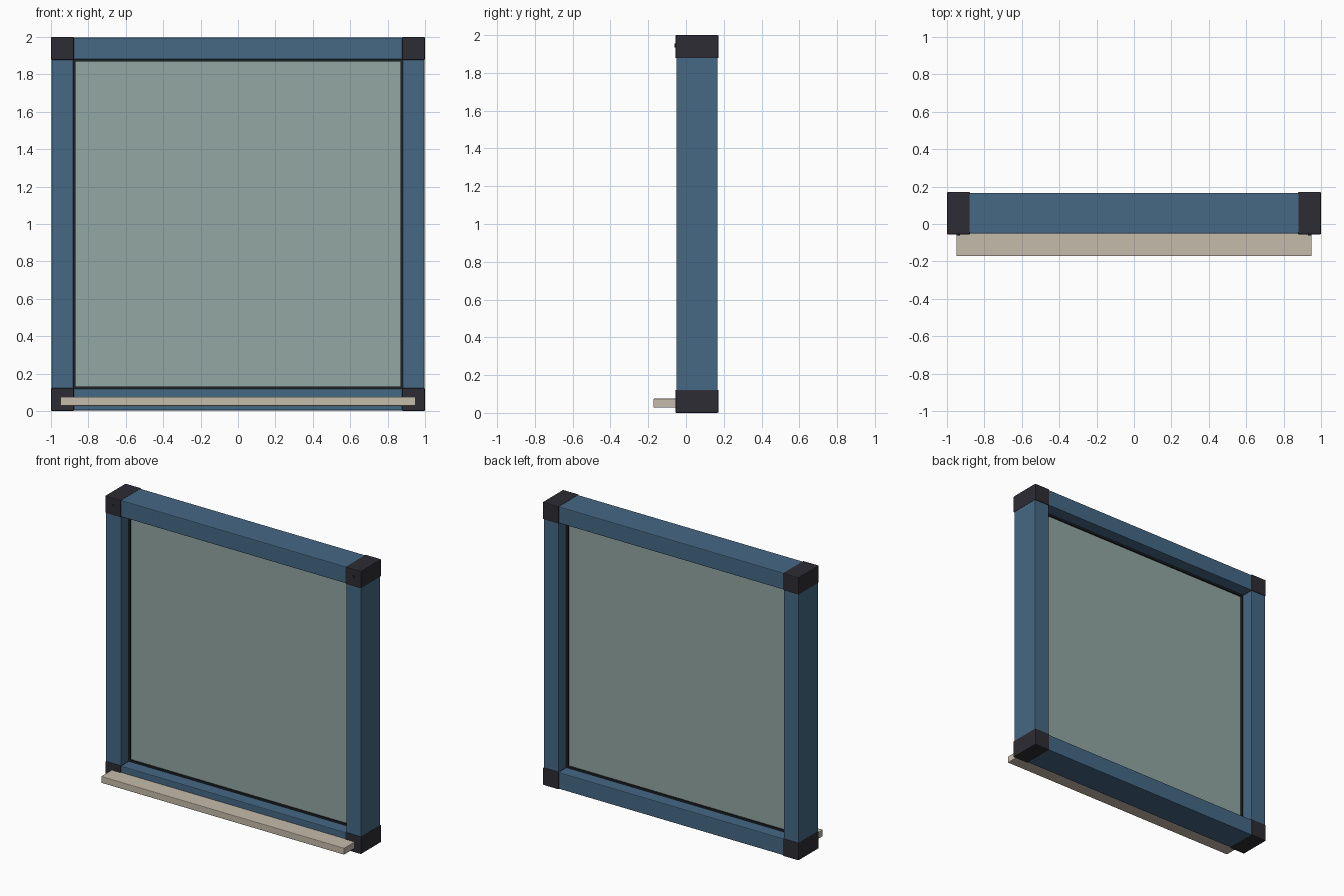
import bpy, math

if "Cube" in bpy.data.objects:
    bpy.data.objects.remove(bpy.data.objects["Cube"])


def material(name, rgb):
    m = bpy.data.materials.new(name)
    m.diffuse_color = (*rgb, 1.0)
    m.use_nodes = True
    m.node_tree.nodes["Principled BSDF"].inputs["Base Color"].default_value = m.diffuse_color
    return m


BLUE = material("frame blue", (0.06, 0.14, 0.235))
DARK = material("corner charcoal", (0.026, 0.025, 0.033))
RUBBER = material("seal black", (0.015, 0.017, 0.02))
GLASS = material("pale green glass", (0.29, 0.39, 0.37))
STONE = material("sill beige", (0.56, 0.50, 0.40))


def box(name, x, y, z, mat, bevel=0.0):
    """Box from (min, max) ranges, with optional small edge bevel."""
    bpy.ops.mesh.primitive_cube_add(
        size=1, location=[(r[0] + r[1]) / 2 for r in (x, y, z)])
    ob = bpy.context.object
    ob.name = name
    ob.scale = [r[1] - r[0] for r in (x, y, z)]
    bpy.ops.object.transform_apply(location=False, rotation=False, scale=True)
    ob.data.materials.append(mat)
    if bevel:
        b = ob.modifiers.new("bevel", 'BEVEL')
        b.width = bevel
        b.segments = 2
    return ob


RAIL_Y = (-0.051, 0.167)
CORNER_Y = (-0.056, 0.172)
SEAL_Y = (0.036, 0.08)

# Side posts, corner blocks and screws, left and right
for side, s in (("left", -1), ("right", 1)):
    box(side + "_post", sorted((s * 0.88, s * 0.997)), RAIL_Y, (0.11, 1.89), BLUE, 0.005)
    box(side + "_seal", sorted((s * 0.868, s * 0.885)), SEAL_Y, (0.115, 1.885), RUBBER)
    for level, z in (("bottom", (0.0, 0.123)), ("top", (1.877, 2.0))):
        box(f"{level}_{side}_corner", sorted((s * 0.877, s * 1.0)), CORNER_Y, z, DARK, 0.006)
        bpy.ops.mesh.primitive_cylinder_add(
            vertices=16, radius=0.01, depth=0.02,
            location=(s * 0.94, -0.052, 0.055 if level == "bottom" else 1.945),
            rotation=(math.pi / 2, 0, 0))
        screw = bpy.context.object
        screw.name = f"{level}_{side}_screw"
        screw.data.materials.append(DARK)
        bpy.ops.object.shade_smooth_by_angle()

# Top and bottom rails with their seals
for level, rail, seal in (("bottom", (0.003, 0.12), (0.115, 0.132)),
                          ("top", (1.88, 1.997), (1.868, 1.885))):
    box(level + "_rail", (-0.89, 0.89), RAIL_Y, rail, BLUE, 0.005)
    box(level + "_seal", (-0.885, 0.885), SEAL_Y, seal, RUBBER)

# Glass pane and projecting sill
box("glass_pane", (-0.88, 0.88), (0.048, 0.068), (0.12, 1.88), GLASS)
box("sill", (-0.95, 0.95), (-0.172, -0.045), (0.028, 0.075), STONE, 0.004)
